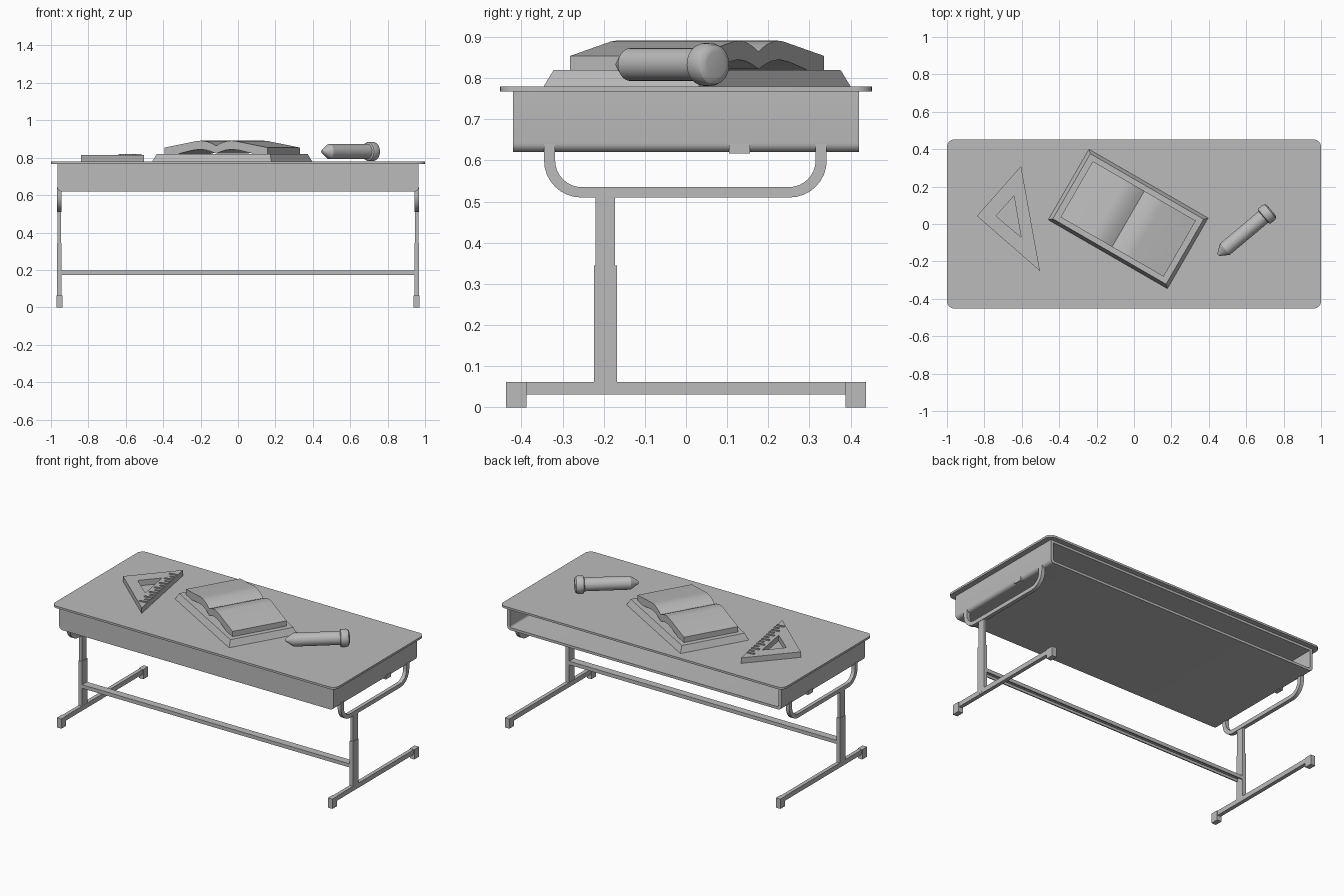
import bpy, bmesh, math
from mathutils import Matrix, Vector

if "Cube" in bpy.data.objects:
    bpy.data.objects.remove(bpy.data.objects["Cube"])

grey = bpy.data.materials.new("plain_grey")
grey.use_nodes = True
grey.diffuse_color = (0.5, 0.5, 0.5, 1)
grey.node_tree.nodes["Principled BSDF"].inputs["Base Color"].default_value = (0.5, 0.5, 0.5, 1)

# Profile planes: local x, y, z mapped to world axes
XY = Matrix.Identity(4)
YZ = Matrix(((0, 0, 1, 0), (1, 0, 0, 0), (0, 1, 0, 0), (0, 0, 0, 1)))
XZ = Matrix(((1, 0, 0, 0), (0, 0, -1, 0), (0, 1, 0, 0), (0, 0, 0, 1)))


def add(name, mesh, matrix, smooth=False):
    mesh.materials.clear()
    mesh.materials.append(grey)
    ob = bpy.data.objects.new(name, mesh)
    bpy.context.collection.objects.link(ob)
    ob.matrix_world = matrix
    if smooth:
        bpy.ops.object.select_all(action='DESELECT')
        ob.select_set(True)
        bpy.context.view_layer.objects.active = ob
        bpy.ops.object.shade_smooth_by_angle(angle=math.radians(30))
    return ob


def prism(name, loops, thickness, matrix, smooth=False):
    """Extrude filled 2D outlines (later loops are holes), centred on the plane."""
    cu = bpy.data.curves.new(name, 'CURVE')
    cu.dimensions = '2D'
    cu.fill_mode = 'BOTH'
    cu.extrude = thickness / 2
    for loop in loops:
        sp = cu.splines.new('POLY')
        sp.points.add(len(loop) - 1)
        for p, q in zip(sp.points, loop):
            p.co = (q[0], q[1], 0, 1)
        sp.use_cyclic_u = True
    tmp = bpy.data.objects.new(name + "_outline", cu)
    bpy.context.collection.objects.link(tmp)
    deps = bpy.context.evaluated_depsgraph_get()
    mesh = bpy.data.meshes.new_from_object(tmp.evaluated_get(deps))
    bpy.data.objects.remove(tmp)
    bm = bmesh.new()
    bm.from_mesh(mesh)
    bmesh.ops.remove_doubles(bm, verts=bm.verts, dist=1e-5)
    bmesh.ops.recalc_face_normals(bm, faces=bm.faces)
    for f in bm.faces:
        f.smooth = False
    bm.to_mesh(mesh)
    bm.free()
    return add(name, mesh, matrix, smooth)


def rounded(pts, radii, steps=6):
    """Replace square corners by arcs."""
    out = []
    for i, (p, r) in enumerate(zip(pts, radii)):
        p = Vector(p)
        if r == 0:
            out.append(p)
            continue
        da = (Vector(pts[i - 1]) - p).normalized()
        db = (Vector(pts[(i + 1) % len(pts)]) - p).normalized()
        for k in range(steps + 1):
            t = k / steps * math.pi / 2
            out.append(p + r * (da + db) - r * (db * math.cos(t) + da * math.sin(t)))
    return out


def rect(x0, x1, y0, y1):
    return [(x0, y0), (x1, y0), (x1, y1), (x0, y1)]


def box(name, x, y, z):
    bm = bmesh.new()
    bmesh.ops.create_cube(bm, size=1)
    for v in bm.verts:
        v.co = [a + (b - a) * (c + 0.5) for (a, b), c in zip((x, y, z), v.co)]
    mesh = bpy.data.meshes.new(name)
    bm.to_mesh(mesh)
    bm.free()
    return add(name, mesh, Matrix.Identity(4))


def move(x, y, z, turn=0):
    return Matrix.Translation((x, y, z)) @ Matrix.Rotation(math.radians(turn), 4, 'Z')


# Table top and book tray, open at the back
prism("table_top", [rounded(rect(-1, 1, -0.452, 0.452), [0.04] * 4)], 0.013,
      move(0, 0, 0.7735), True)
shell = rounded(rect(-0.966, 0.966, 0.62, 0.767), [0.022, 0.022, 0, 0])
hollow = rounded(rect(-0.946, 0.946, 0.636, 0.752), [0.012, 0.012, 0, 0])
prism("tray_shell", [shell, hollow], 0.82, move(0, 0.01, 0) @ XZ, True)
prism("tray_front", [shell], 0.02, move(0, -0.41, 0) @ XZ, True)

# Leg frames, one at each end
bracket = rounded(
    [(-0.345, 0.64), (-0.345, 0.51), (0.342, 0.51), (0.342, 0.64),
     (0.315, 0.64), (0.315, 0.535), (-0.318, 0.535), (-0.318, 0.64)],
    [0, 0.09, 0.09, 0, 0, 0.065, 0.065, 0], 8)
for side, s in (("left", 1), ("right", -1)):
    def span(a, b):
        return tuple(sorted((s * a, s * b)))
    prism(side + "_bracket", [bracket], 0.024, move(s * 0.956, 0, 0) @ YZ, True)
    box(side + "_hook", span(0.945, 0.969), (0.105, 0.155), (0.617, 0.641))
    box(side + "_upper_post", span(0.947, 0.965), (-0.22, -0.172), (0.33, 0.515))
    box(side + "_lower_post", span(0.944, 0.968), (-0.224, -0.168), (0.04, 0.345))
    box(side + "_foot_bar", span(0.943, 0.967), (-0.4, 0.4), (0.031, 0.061))
    for end, e in (("front", -1), ("back", 1)):
        box(side + "_" + end + "_foot", span(0.939, 0.971),
            tuple(sorted((e * 0.388, e * 0.437))), (0, 0.062))

# Channel-shaped stretcher between the posts
channel = [(-0.22, 0.173), (-0.213, 0.173), (-0.213, 0.189), (-0.179, 0.189),
           (-0.179, 0.173), (-0.172, 0.173), (-0.172, 0.196), (-0.22, 0.196)]
prism("stretcher", [channel], 1.9, YZ)

# Open book: bevelled cover and a curved page block
BOOK = move(-0.031, 0.027, 0, -30)
cover = box("book_cover", (-0.368, 0.368), (-0.218, 0.218), (0.78, 0.82))
for v in cover.data.vertices:
    if v.co.z > 0.8:
        v.co.x *= 0.95
        v.co.y *= 0.92
cover.matrix_world = BOOK
top = [(0.318, 0.854), (0.12, 0.889), (0.095, 0.891), (0.07, 0.889), (0.045, 0.883), (0.02, 0.874)]
under = [(0.03, 0.833), (0.06, 0.841), (0.1, 0.845), (0.15, 0.839), (0.2, 0.828), (0.235, 0.82),
         (0.318, 0.82)]
pages = (top + [(0, 0.864)] + [(-u, z) for u, z in reversed(top)]
         + [(-u, z) for u, z in reversed(under)] + [(0, 0.822)] + under)
prism("book_pages", [pages], 0.345, BOOK @ XZ, True)

# Set square with raised ruler marks along the long edge
corner_a, corner_b = Vector((-0.604, 0.31)), Vector((-0.503, -0.251))
prism("set_square", [[corner_a, (-0.84, 0.043), corner_b],
                     [(-0.642, 0.15), (-0.738, 0.043), (-0.604, -0.07)]],
      0.035, move(0, 0, 0.7975))
along = corner_b - corner_a
angle = math.degrees(math.atan2(along.y, along.x))
for i in range(13):
    p = corner_a + along * (0.14 + 0.72 * i / 12)
    length = 0.05 if i % 2 == 0 else 0.032
    mark = box("ruler_mark", (-0.006, 0.006), (-length, 0), (0.813, 0.82))
    mark.matrix_world = move(p.x, p.y, 0, angle)

# Chunky pencil with a rounded end cap, lathed around its axis
outline = [(0, 0), (0, 0.008), (0.047, 0.04), (0.315, 0.04), (0.319, 0.05), (0.326, 0.052),
           (0.352, 0.052), (0.363, 0.048), (0.369, 0.04), (0.371, 0.03), (0.371, 0)]
bm = bmesh.new()
verts = [bm.verts.new((t, 0, r)) for t, r in outline]
edges = [bm.edges.new(pair) for pair in zip(verts, verts[1:])]
bmesh.ops.spin(bm, geom=verts + edges, cent=(0, 0, 0), axis=(1, 0, 0),
               angle=2 * math.pi, steps=28)
bmesh.ops.remove_doubles(bm, verts=bm.verts, dist=1e-5)
bmesh.ops.recalc_face_normals(bm, faces=bm.faces)
pencil = bpy.data.meshes.new("pencil")
bm.to_mesh(pencil)
bm.free()
add("pencil", pencil, move(0.45, -0.165, 0.833, 40), True)
